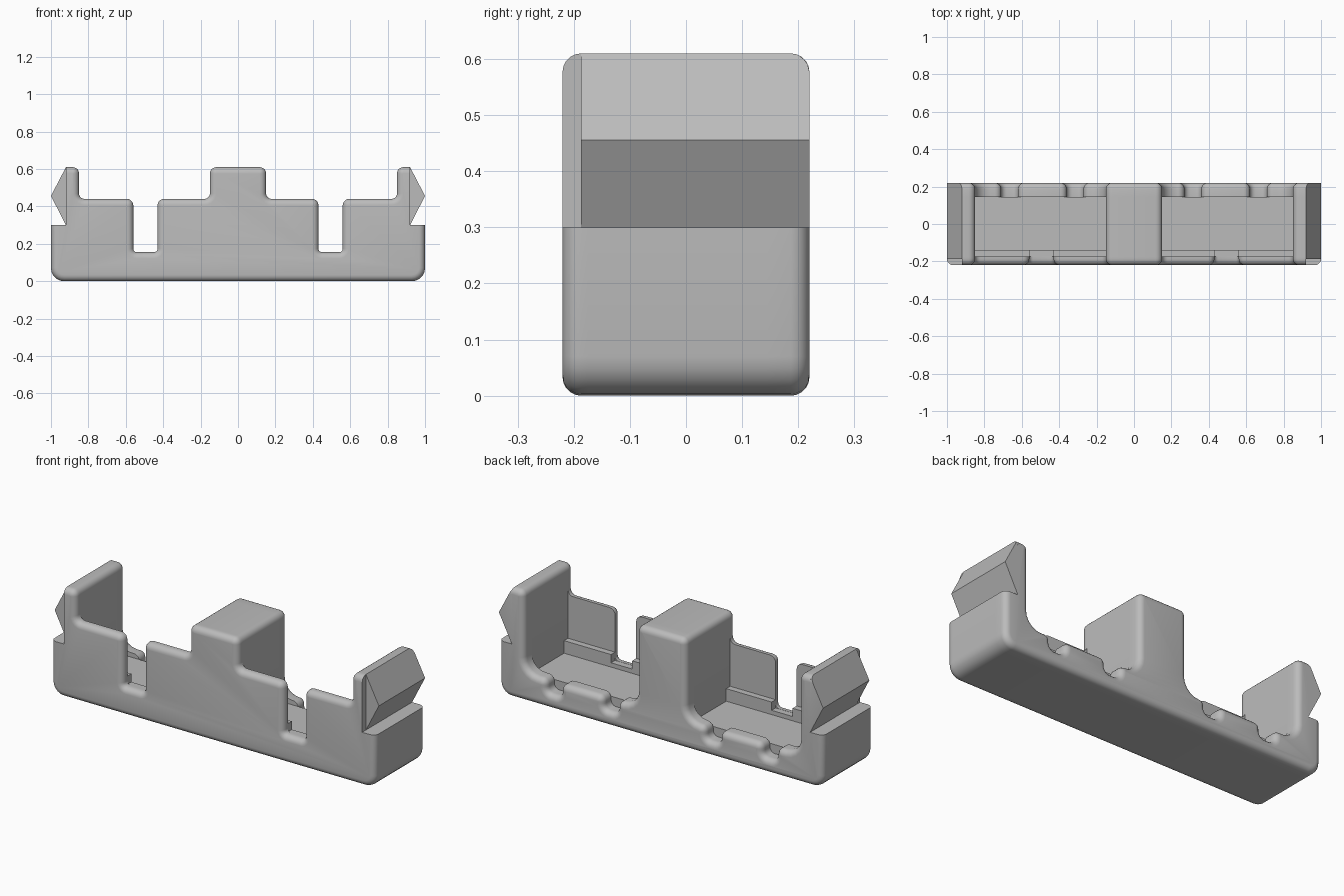
import bpy, bmesh, math
from mathutils import Vector

if "Cube" in bpy.data.objects:
    bpy.data.objects.remove(bpy.data.objects["Cube"])

R = 0.033      # edge rounding
C = R + 0.001  # outline corner radius

grey = bpy.data.materials.new("light grey")
grey.diffuse_color = (0.5, 0.5, 0.5, 1)
grey.use_nodes = True
grey.node_tree.nodes["Principled BSDF"].inputs["Base Color"].default_value = grey.diffuse_color


def make(name, bm):
    bm.normal_update()
    bmesh.ops.triangulate(bm, faces=[f for f in bm.faces if len(f.verts) > 4],
                          ngon_method='EAR_CLIP')
    bmesh.ops.recalc_face_normals(bm, faces=bm.faces[:])
    me = bpy.data.meshes.new(name)
    bm.to_mesh(me)
    bm.free()
    me.materials.append(grey)
    ob = bpy.data.objects.new(name, me)
    bpy.context.collection.objects.link(ob)
    return ob


def loft(name, rings):
    """Skin equal rings of points and cap both ends."""
    bm = bmesh.new()
    loops = [[bm.verts.new(p) for p in ring] for ring in rings]
    n = len(rings[0])
    for a, b in zip(loops, loops[1:]):
        for i in range(n):
            j = (i + 1) % n
            bm.faces.new((a[i], a[j], b[j], b[i]))
    bm.faces.new(loops[0][::-1])
    bm.faces.new(loops[-1])
    return make(name, bm)


def box(name, x0, x1, y0, y1, z0, z1):
    ring = [(x0, z0), (x1, z0), (x1, z1), (x0, z1)]
    return loft(name, [[(x, y, z) for x, z in ring] for y in (y0, y1)])


def round_corners(pts, seg=5):
    """Replace every (x, z, radius) corner by an arc."""
    out = []
    for i, (x, z, r) in enumerate(pts):
        p = Vector((x, z))
        if r == 0:
            out.append(p)
            continue
        a = (Vector(pts[i - 1][:2]) - p).normalized()
        b = (Vector(pts[(i + 1) % len(pts)][:2]) - p).normalized()
        c = p + (a + b) * r
        for k in range(seg + 1):
            t = k / seg * math.pi / 2
            out.append(c - b * r * math.cos(t) - a * r * math.sin(t))
    return out


def inset(pts, d):
    """Inset a clockwise outline; the snap seats keep their sharp edges."""
    n, lines = len(pts), []
    for i in range(n):
        p, q = pts[i], pts[(i + 1) % n]
        e = (q - p).normalized()
        sharp = all(abs(v.x) > 0.91 and v.y > 0.29 for v in (p, q))
        lines.append((Vector((e.y, -e.x)), 0 if sharp else d))
    out = []
    for i, p in enumerate(pts):
        (n1, d1), (n2, d2) = lines[i - 1], lines[i]
        det = n1.x * n2.y - n1.y * n2.x
        if abs(det) < 1e-4:
            out.append(p + n1 * d1)
        else:
            out.append(p + Vector(((d1 * n2.y - d2 * n1.y) / det,
                                   (n1.x * d2 - n2.x * d1) / det)))
    return out


def slab(name, half, y0, y1, rounded=True, seg=5):
    """Extrude a mirrored outline from y0 to y1, rounding the rim at y1."""
    pts = round_corners([(-x, z, r) for x, z, r in reversed(half)] + half)
    steps = [(y0, 0)]
    if rounded:
        s = 1 if y1 > y0 else -1
        for k in range(seg + 1):
            t = k / seg * math.pi / 2
            steps.append((y1 - s * R * (1 - math.sin(t)), R * (1 - math.cos(t))))
    else:
        steps.append((y1, 0))
    return loft(name, [[(p.x, y, p.y) for p in inset(pts, d)] for y, d in steps])


end = [(0.85, 0.61, C), (0.92, 0.61, 0), (0.92, 0.30, 0), (1, 0.30, 0), (1, 0, 0.07)]

# Front wall with two slots
slab("front_wall", [
    (0.15, 0.61, C), (0.15, 0.44, 0.03),
    (0.43, 0.44, C), (0.43, 0.155, 0.02), (0.56, 0.155, 0.02), (0.56, 0.44, C),
    (0.85, 0.44, 0.03)] + end, -0.175, -0.22)

# Middle section: floor, centre block and end posts
slab("tray_middle", [
    (0.15, 0.61, C), (0.15, 0.13, 0), (0.85, 0.13, 0)] + end, -0.175, 0.145, False)

# Back section with the notched lip
slab("back_lip", [
    (0.15, 0.61, C), (0.15, 0.155, 0.084),
    (0.27, 0.155, C), (0.27, 0.08, 0.03), (0.36, 0.08, 0.03), (0.36, 0.155, C),
    (0.62, 0.155, C), (0.62, 0.08, 0.03), (0.71, 0.08, 0.03), (0.71, 0.155, C),
    (0.85, 0.155, 0.084)] + end, 0.145, 0.22)

for s in (-1, 1):
    # Ledge along the inside of the front wall, lower at the slot
    for a, b, z in ((0.14, 0.43, 0.2), (0.43, 0.56, 0.154), (0.56, 0.86, 0.2)):
        x0, x1 = sorted((s * a, s * b))
        box("ledge", x0, x1, -0.176, -0.14, 0.1, z)

    # Snap barb outside the end post, its top following the rounded back corner
    rings = []
    for y, top in ((-0.187, 0.61), (0.187, 0.61), (0.2, 0.607), (0.21, 0.6),
                   (0.217, 0.59), (0.22, 0.577)):
        xt = 0.92 + (0.61 - top) * 0.08 / 0.154
        outline = [(0.91, top), (xt, top), (1.0, 0.456), (0.92, 0.30), (0.91, 0.30)]
        rings.append([(s * x, y, z) for x, z in outline])
    loft("snap_barb", rings)

# Smooth the rounded edges only
for ob in bpy.data.objects:
    ob.select_set(True)
    bpy.context.view_layer.objects.active = ob
bpy.ops.object.shade_smooth_by_angle(angle=math.radians(28))
